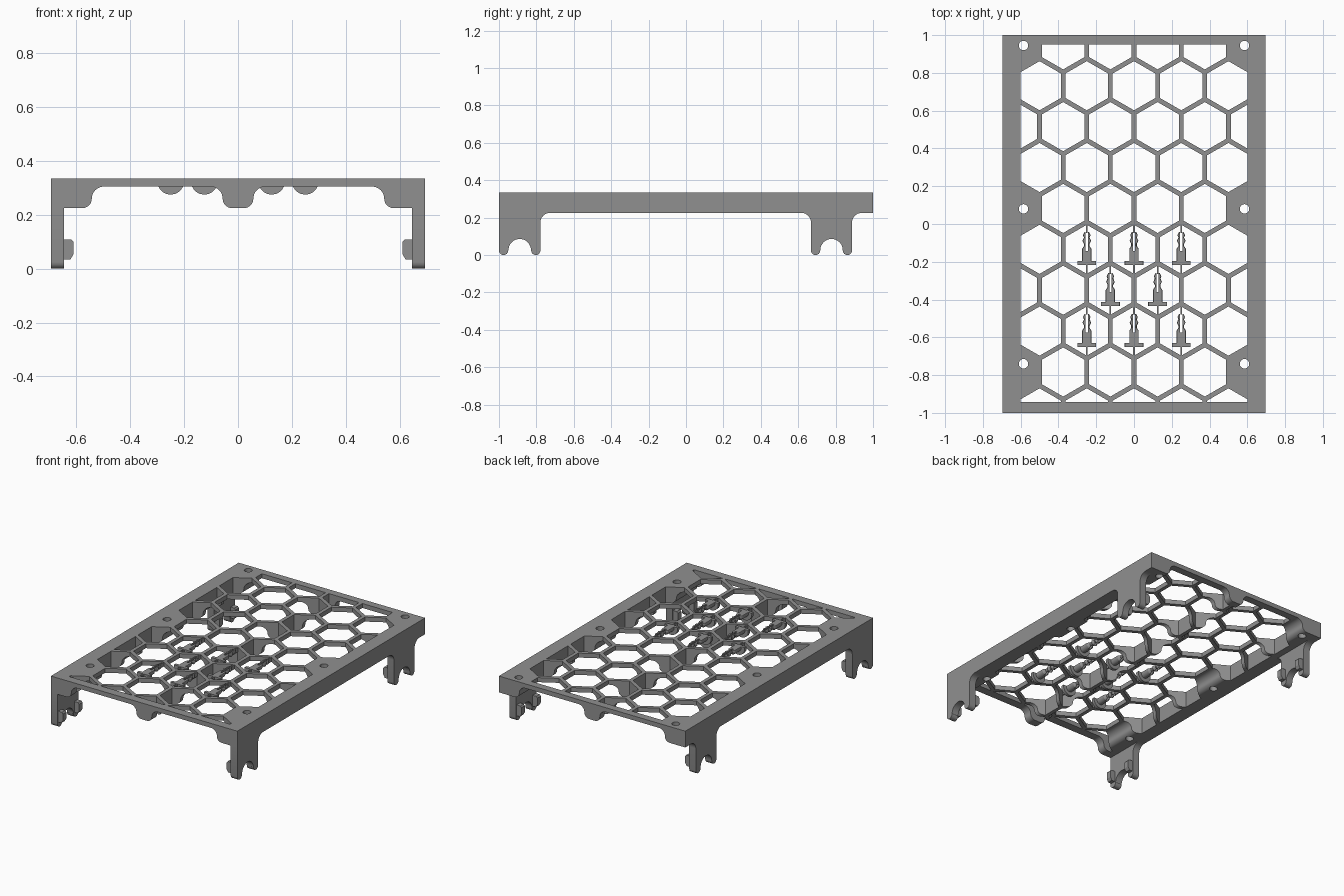
import bpy, bmesh, math
from mathutils import Vector

if "Cube" in bpy.data.objects:
    bpy.data.objects.remove(bpy.data.objects["Cube"])

grey = bpy.data.materials.new("mid_grey")
grey.diffuse_color = (0.28, 0.28, 0.28, 1)
grey.use_nodes = True
grey.node_tree.nodes["Principled BSDF"].inputs["Base Color"].default_value = grey.diffuse_color
TOP, RAIL = 0.335, 0.225


def arc(cx, cy, r, a0, a1, n=8):
    return [(cx + r * math.cos(math.radians(a0 + (a1 - a0) * i / n)),
             cy + r * math.sin(math.radians(a0 + (a1 - a0) * i / n))) for i in range(n + 1)]


def add_prism(bm, pts, axis, lo, hi):
    """Extrude a 2D outline along one axis (0=x, 1=y, 2=z)."""
    def place(p, t):
        return Vector((t, *p) if axis == 0 else (p[0], t, p[1]) if axis == 1 else (*p, t))
    a = [bm.verts.new(place(p, lo)) for p in pts]
    b = [bm.verts.new(place(p, hi)) for p in pts]
    n = len(pts)
    bm.faces.new(a)
    bm.faces.new(b[::-1])
    for i in range(n):
        bm.faces.new((a[i], b[i], b[(i + 1) % n], a[(i + 1) % n]))


def rect(x0, x1, y0, y1):
    return [(x0, y0), (x1, y0), (x1, y1), (x0, y1)]


def finish(bm, name, smooth=True):
    bmesh.ops.recalc_face_normals(bm, faces=bm.faces[:])
    me = bpy.data.meshes.new(name)
    bm.to_mesh(me)
    bm.free()
    ob = bpy.data.objects.new(name, me)
    bpy.context.collection.objects.link(ob)
    me.materials.append(grey)
    if smooth:
        bpy.ops.object.select_all(action='DESELECT')
        bpy.context.view_layer.objects.active = ob
        ob.select_set(True)
        bpy.ops.object.shade_smooth_by_angle(angle=math.radians(30))
    return ob


def cut(ob, cutter):
    m = ob.modifiers.new("cut", 'BOOLEAN')
    m.operation, m.solver, m.object = 'DIFFERENCE', 'EXACT', cutter
    bpy.context.view_layer.objects.active = ob
    bpy.ops.object.modifier_apply(modifier=m.name)
    bpy.data.objects.remove(cutter)


def clip(pts, k, limit, sign):
    """Keep the part of a polygon where sign * coordinate k <= sign * limit."""
    out = []
    for p, q in zip(pts, pts[1:] + pts[:1]):
        dp, dq = sign * (p[k] - limit), sign * (q[k] - limit)
        if dp <= 0:
            out.append(p)
        if dp * dq < 0:
            t = dp / (dp - dq)
            out.append((p[0] + t * (q[0] - p[0]), p[1] + t * (q[1] - p[1])))
    return out


# Deck: cross-section with side rails and central rib, run along y
half = (arc(0.022, 0.26, 0.035, -90, 0) + arc(0.102, 0.26, 0.045, 180, 90)
        + arc(0.498, 0.26, 0.045, 90, 0) + arc(0.578, 0.26, 0.035, 180, 270)
        + [(0.695, RAIL), (0.695, TOP)])
bm = bmesh.new()
add_prism(bm, half + [(-x, z) for x, z in half[::-1]], 1, -1, 1)
deck = finish(bm, "honeycomb_deck")

# Honeycomb openings, clipped to the frame; some edge cells stay solid as bosses
bm = bmesh.new()
for row in range(-5, 5):
    cy = 0.0825 + row * 0.2165
    for col in range(-3, 4):
        cx = col * 0.25 + (0.125 if row % 2 == 0 else 0)
        if row in (-4, 0, 4) and abs(cx) > 0.6:
            continue
        pts = [(cx + 0.13 * math.sin(i * math.pi / 3), cy + 0.13 * math.cos(i * math.pi / 3))
               for i in range(6)]
        for k, limit, sign in ((0, 0.6, 1), (0, -0.6, -1), (1, 0.95, 1), (1, -0.942, -1)):
            pts = clip(pts, k, limit, sign)
        if len(pts) > 2:
            add_prism(bm, pts, 2, 0.1, 0.5)
# Screw holes through the bosses
for sx in (-1, 1):
    for y in (-0.74, 0.08, 0.945):
        add_prism(bm, arc(sx * 0.585, y, 0.025, 0, 345, 23), 2, 0.1, 0.5)
cut(deck, finish(bm, "opening_cutter", False))


# Legs: forked clips with filleted shoulders
def leg_outline(y0, y1, front_fillet):
    mid = (y0 + y1) / 2
    pts = arc(y0 - 0.05, RAIL - 0.05, 0.05, 90, 0) if front_fillet else [(y0, RAIL)]
    pts += arc(y0 + 0.025, 0.025, 0.025, 180, 360)
    pts += arc(mid, 0.026, 0.06, 180, 0, 16)
    pts += arc(y1 - 0.025, 0.025, 0.025, 180, 360)
    return pts + arc(y1 + 0.05, RAIL - 0.05, 0.05, 180, 90)


for sx, side in ((-1, "left"), (1, "right")):
    for y0, y1, end in ((-1, -0.778, "front"), (0.668, 0.888, "back")):
        bm = bmesh.new()
        add_prism(bm, leg_outline(y0, y1, end == "back"), 0, sx * 0.646, sx * 0.695)
        finish(bm, f"{end}_{side}_leg")
        # Small catches on the inner face of both prongs
        bm = bmesh.new()
        for y in (y0 + 0.007, y1 - 0.043):
            outline = [(sx * x, z) for x, z in ((0.65, 0.035), (0.622, 0.035), (0.61, 0.055),
                                                (0.61, 0.098), (0.618, 0.108), (0.65, 0.108))]
            add_prism(bm, outline, 1, y, y + 0.036)
        finish(bm, f"{end}_{side}_catch", False)

# Pegs: turned split pins lying in the cells, flattened flush with the deck
profile = [(0, 0), (0.05, 0), (0.05, 0.021), (0.025, 0.021), (0.025, 0.085), (0.015, 0.1),
           (0.015, 0.112), (0.023, 0.128), (0.015, 0.145), (0.02, 0.158), (0.012, 0.174), (0, 0.174)]
SEG = 20
for x, y in [(c * 0.25, r) for r in (-0.217, -0.65) for c in (-1, 0, 1)] + [(-0.125, -0.434), (0.125, -0.434)]:
    bm = bmesh.new()
    line = [bm.verts.new((x + r, y + t, 0.325)) for r, t in profile]
    edges = [bm.edges.new(e) for e in zip(line, line[1:])]
    bmesh.ops.spin(bm, geom=line + edges, cent=(x, y, 0.325), axis=(0, 1, 0),
                   angle=2 * math.pi, steps=SEG)
    bmesh.ops.remove_doubles(bm, verts=bm.verts[:], dist=1e-5)
    peg = finish(bm, "peg")
    bm = bmesh.new()
    add_prism(bm, rect(x - 0.006, x + 0.006, y + 0.075, y + 0.2), 2, 0.2, 0.5)
    cut(peg, finish(bm, "slot_cutter", False))
    bm = bmesh.new()
    add_prism(bm, rect(x - 0.1, x + 0.1, y - 0.1, y + 0.3), 2, TOP - 0.0005, 0.5)
    cut(peg, finish(bm, "top_cutter", False))
    # Thin web joining the peg to the honeycomb
    bm = bmesh.new()
    add_prism(bm, rect(x - 0.004, x + 0.004, y - 0.06, y + 0.005), 2, 0.305, TOP - 0.001)
    add_prism(bm, rect(x - 0.004, x + 0.004, y + 0.17, y + 0.225), 2, 0.305, TOP - 0.001)
    finish(bm, "peg_web", False)
